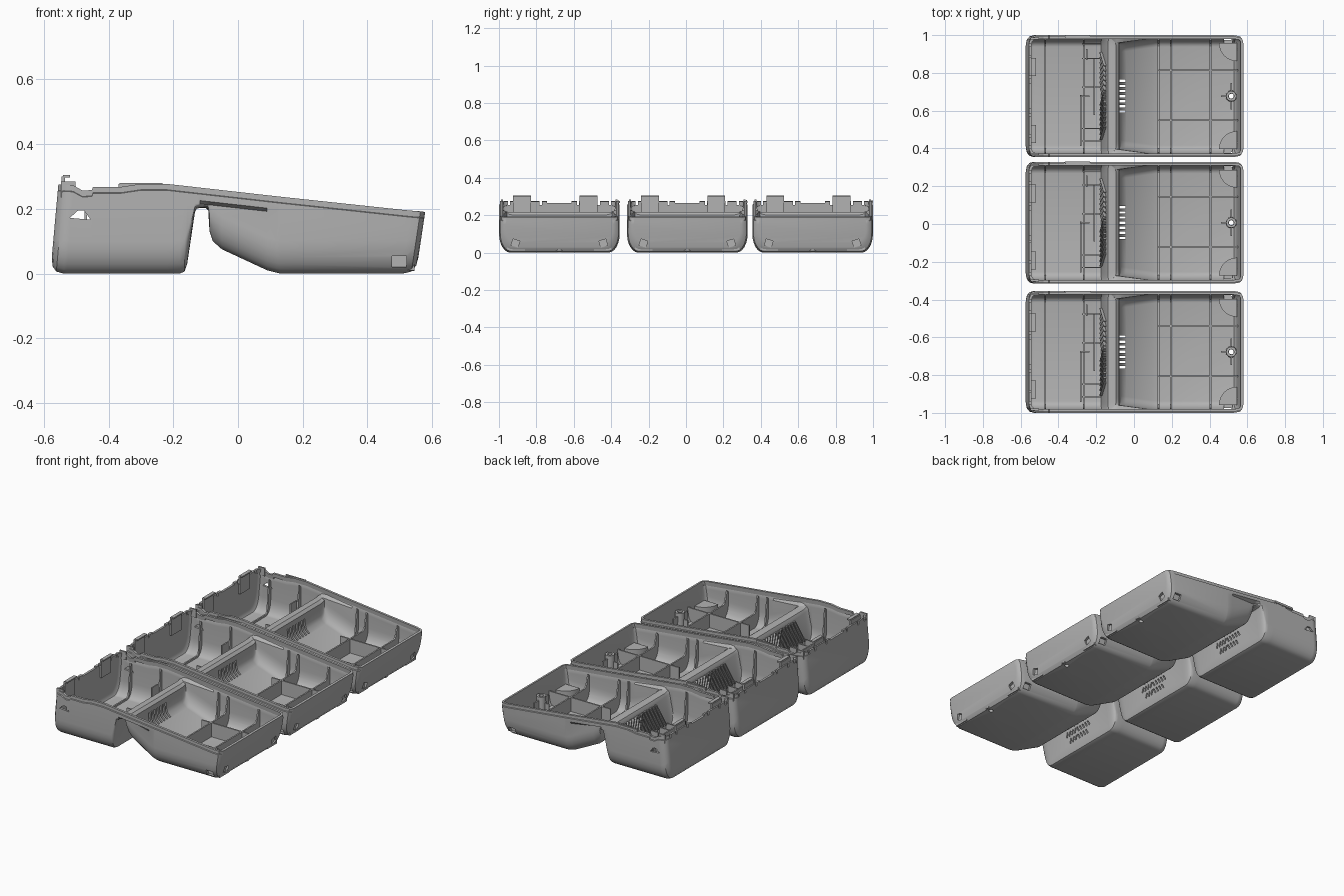
import bpy, bmesh, math
from mathutils import Matrix, Vector

if "Cube" in bpy.data.objects:
    bpy.data.objects.remove(bpy.data.objects["Cube"], do_unlink=True)

HALF = 0.3225
WALL = 0.014
UNIT_CENTRES = (-0.677, 0.007, 0.677)

grey = bpy.data.materials.new("plain grey plastic")
grey.use_nodes = True
grey.diffuse_color = (0.45, 0.45, 0.45, 1)
grey.node_tree.nodes["Principled BSDF"].inputs["Base Color"].default_value = grey.diffuse_color

# Lengthwise profiles: (x, value)
BOTTOM = [(-.58, .05), (-.575, .022), (-.562, .006), (-.54, 0), (-.18, 0), (-.165, .006),
          (-.157, .03), (-.133, .19), (-.128, .2), (-.118, .203), (-.1, .203), (-.092, .195),
          (-.088, .13), (-.078, .1), (-.05, .075), (.09, .01), (.13, 0), (.51, 0),
          (.535, .006), (.547, .025), (.55, .05)]
RIM = [(-.58, .275), (-.53, .272), (-.49, .256), (-.452, .258), (-.448, .268),
       (-.36, .268), (-.3, .277), (-.22, .277), (.55, .19)]
CORNER = [(-.58, .035), (-.575, .02), (-.562, .006), (-.54, 0), (.51, 0), (.535, .006),
          (.547, .02), (.55, .035)]
TAPER = [(-.12, 0), (-.092, .03), (.12, 0)]
LEAN = [(-.54, .09), (-.45, 0), (.45, 0), (.535, .15)]


def at(table, x):
    if x <= table[0][0]:
        return table[0][1]
    for (a, va), (b, vb) in zip(table, table[1:]):
        if x <= b:
            return va + (vb - va) * (x - a) / (b - a)
    return table[-1][1]


def section(x, shrink=0.0):
    """U-shaped cross-section (y, z) from the +y rim round to the -y rim."""
    low, top = at(BOTTOM, x) + shrink, at(RIM, x)
    w = HALF - at(CORNER, x) - shrink
    narrow = w - at(TAPER, x)
    lip = top - .04
    h = min(.1, (lip - .012 - low) * .9)
    side = [(w - .006, top), (w - .006, top - .018), (w, top - .02), (w, lip), (narrow, lip - .01)]
    for k in range(7):
        a = k / 6 * math.pi / 2
        side.append((narrow - .06 * (1 - math.cos(a)), low + h * (1 - math.sin(a))))
    return side + [(-y, z) for y, z in reversed(side)]


def add(name, bm):
    """Finish a part and place it in all three units."""
    mesh = bpy.data.meshes.new(name)
    bm.to_mesh(mesh)
    bm.free()
    place(name, mesh)


def place(name, mesh):
    mesh.materials.clear()
    mesh.materials.append(grey)
    for n, y in enumerate(UNIT_CENTRES):
        ob = bpy.data.objects.new(f"{name}_{n + 1}", mesh)
        ob.location.y = y
        bpy.context.collection.objects.link(ob)


def box(bm, centre, size, turn=Matrix()):
    m = Matrix.Translation(centre) @ turn @ Matrix.Diagonal((*size, 1))
    bmesh.ops.create_cube(bm, size=1, matrix=m)


def prism(bm, points, shift):
    """Extrude a planar outline of 3D points by a vector."""
    face = bm.faces.new([bm.verts.new(p) for p in points])
    new = bmesh.ops.extrude_face_region(bm, geom=[face])["geom"]
    bmesh.ops.translate(bm, vec=shift, verts=[v for v in new if isinstance(v, bmesh.types.BMVert)])
    bmesh.ops.recalc_face_normals(bm, faces=bm.faces)


def temp_object(name, bm):
    mesh = bpy.data.meshes.new(name)
    bm.to_mesh(mesh)
    bm.free()
    ob = bpy.data.objects.new(name, mesh)
    bpy.context.collection.objects.link(ob)
    ob.hide_render = True
    return ob


# Casing skin lofted along its length
bm = bmesh.new()
rings = []
for x in sorted({p[0] for t in (BOTTOM, RIM, CORNER, TAPER) for p in t}):
    rings.append([bm.verts.new((x + at(LEAN, x) * z, y, z)) for y, z in section(x)])
for a, b in zip(rings, rings[1:]):
    for j in range(len(a) - 1):
        bm.faces.new((a[j], b[j], b[j + 1], a[j + 1]))
bm.faces.new(rings[0])
bm.faces.new(rings[-1][::-1])
bmesh.ops.recalc_face_normals(bm, faces=bm.faces)
floor = min(bm.faces, key=lambda f: f.calc_center_median().z)
if floor.normal.z > 0:
    bmesh.ops.reverse_faces(bm, faces=bm.faces)
skin = temp_object("casing_skin", bm)
solid = skin.modifiers.new("wall", 'SOLIDIFY')
solid.thickness = WALL
solid.offset = -1

# Openings: vents, foot windows, side slots, rim notches, screw hole
bm = bmesh.new()
wall_tilt = Matrix.Rotation(.14, 4, 'Y')
for k in range(-4, 5):
    slant = Matrix.Rotation(math.copysign(.45, k), 4, 'X')
    for z in (.08, .125, .17):
        if abs(k) + abs(z - .125) * 40 < 5:
            box(bm, (-.153, k * .024, z), (.05, .009, .032), wall_tilt @ slant)
for k in range(-3, 4):
    box(bm, (-.073, k * .027, .11), (.055, .012, .12))
for s in (-1, 1):
    box(bm, (.498, s * .31, .037), (.045, .1, .035))
    box(bm, (.56, s * .235, .05), (.08, .038, .036), Matrix.Rotation(s * .3, 4, 'X'))
    prism(bm, [(x, s * .28, z) for x, z in
               ((-.52, .172), (-.455, .166), (-.475, .194), (-.495, .194))], Vector((0, s * .1, 0)))
    for y in (.1, .21, .27):
        box(bm, (-.555, s * y, .275), (.05, .012, .04))
box(bm, (-.555, 0, .285), (.05, .13, .04))
bmesh.ops.create_cone(bm, cap_ends=True, segments=16, radius1=.013, radius2=.013, depth=.1,
                      matrix=Matrix.Translation((.515, 0, 0)))
cutter = temp_object("opening_cutter", bm)
cut = skin.modifiers.new("openings", 'BOOLEAN')
cut.operation = 'DIFFERENCE'
cut.solver = 'EXACT'
cut.use_self = True
cut.object = cutter
graph = bpy.context.evaluated_depsgraph_get()
casing = bpy.data.meshes.new_from_object(skin.evaluated_get(graph))
casing.name = "casing"
for ob in (skin, cutter):
    bpy.data.objects.remove(ob, do_unlink=True)
place("casing", casing)

# Cross ribs with gussets climbing the side walls
bm = bmesh.new()
for x, height in ((.125, .03), (.19, .1), (.4, .1), (-.475, .025), (-.27, .05)):
    outer = section(x, .006)[4:-4]
    low, top = at(BOTTOM, x), at(RIM, x) - .03
    inner = [(-HALF + .025, top), (-HALF + .045, low + height + .01), (-HALF + .06, low + height)]
    outline = outer + inner + [(-y, z) for y, z in reversed(inner)]
    prism(bm, [(x, y, z) for y, z in outline], Vector((.009, 0, 0)))
add("cross_ribs", bm)

# Lengthwise ribs
bm = bmesh.new()
for s in (-1, 1):
    prism(bm, [(x, s * .133, z) for x, z in
               ((.13, .005), (.53, .008), (.548, .05), (.556, .1), (.13, .1))], Vector((0, .009, 0)))
for y in (.29, .21, .05, -.18, -.25):
    box(bm, (-.225, y * .95, .03), (.1, .007, .045))
add("long_ribs", bm)

# Compartment bracket in the deep end
bm = bmesh.new()
box(bm, (-.283, -.13, .045), (.008, .27, .08))
box(bm, (-.26, 0, .06), (.05, .008, .11))
box(bm, (-.25, .22, .09), (.008, .06, .17))
box(bm, (-.21, .05, .04), (.008, .3, .07))
add("deep_end_bracket", bm)

# Slanted ridges between the vents
bm = bmesh.new()
for k in range(-8, 9):
    if k:
        slant = Matrix.Rotation(math.copysign(.45, k), 4, 'X')
        box(bm, (-.162, (k - math.copysign(.5, k)) * .026, .115), (.02, .007, .16), wall_tilt @ slant)
add("vent_ridges", bm)

# Corner foot pockets
bm = bmesh.new()
for s in (-1, 1):
    arc = [(.545 - .095 * math.cos(k * math.pi / 16), s * (.28 - .095 * math.sin(k * math.pi / 16)))
           for k in range(9)]
    prism(bm, [(x, y, .01) for x, y in arc + [(.545, s * .28)]], Vector((0, 0, .075)))
add("foot_pockets", bm)

# Screw post with a hollow centre and its webs
bm = bmesh.new()
post = [(.014, .008), (.014, .13), (.027, .13), (.03, .008)]
loops = []
for k in range(20):
    a = k * math.tau / 20
    loops.append([bm.verts.new((.515 + r * math.cos(a), r * math.sin(a), z)) for r, z in post])
for k in range(20):
    a, b = loops[k - 1], loops[k]
    for j in range(4):
        bm.faces.new((a[j - 1], b[j - 1], b[j], a[j]))
bmesh.ops.recalc_face_normals(bm, faces=bm.faces)
for s in (-1, 1):
    box(bm, (.515, s * .047, .06), (.008, .045, .1))
box(bm, (.475, 0, .05), (.03, .008, .08))
add("screw_post", bm)

# Rear hooks and the rim clip
bm = bmesh.new()
for y in (-.2, .155):
    box(bm, (-.54, y, .245), (.012, .095, .11))
    box(bm, (-.53, y, .301), (.022, .095, .008))
for s in (-1, 1):
    box(bm, (-.525, s * .306, .26), (.045, .01, .05))
add("rear_hooks", bm)
bm = bmesh.new()
box(bm, (-.3, .317, .27), (.14, .012, .02))
bmesh.ops.bevel(bm, geom=bm.edges[:], offset=.004, segments=2, affect='EDGES')
add("rim_clip", bm)

# Smooth the moulded surfaces, keeping edges crisp
bpy.ops.object.select_all(action='DESELECT')
for ob in bpy.data.objects:
    if ob.name.startswith(("casing", "screw_post", "foot_pockets", "rim_clip")):
        ob.select_set(True)
        bpy.context.view_layer.objects.active = ob
bpy.ops.object.shade_smooth_by_angle(angle=math.radians(32))
